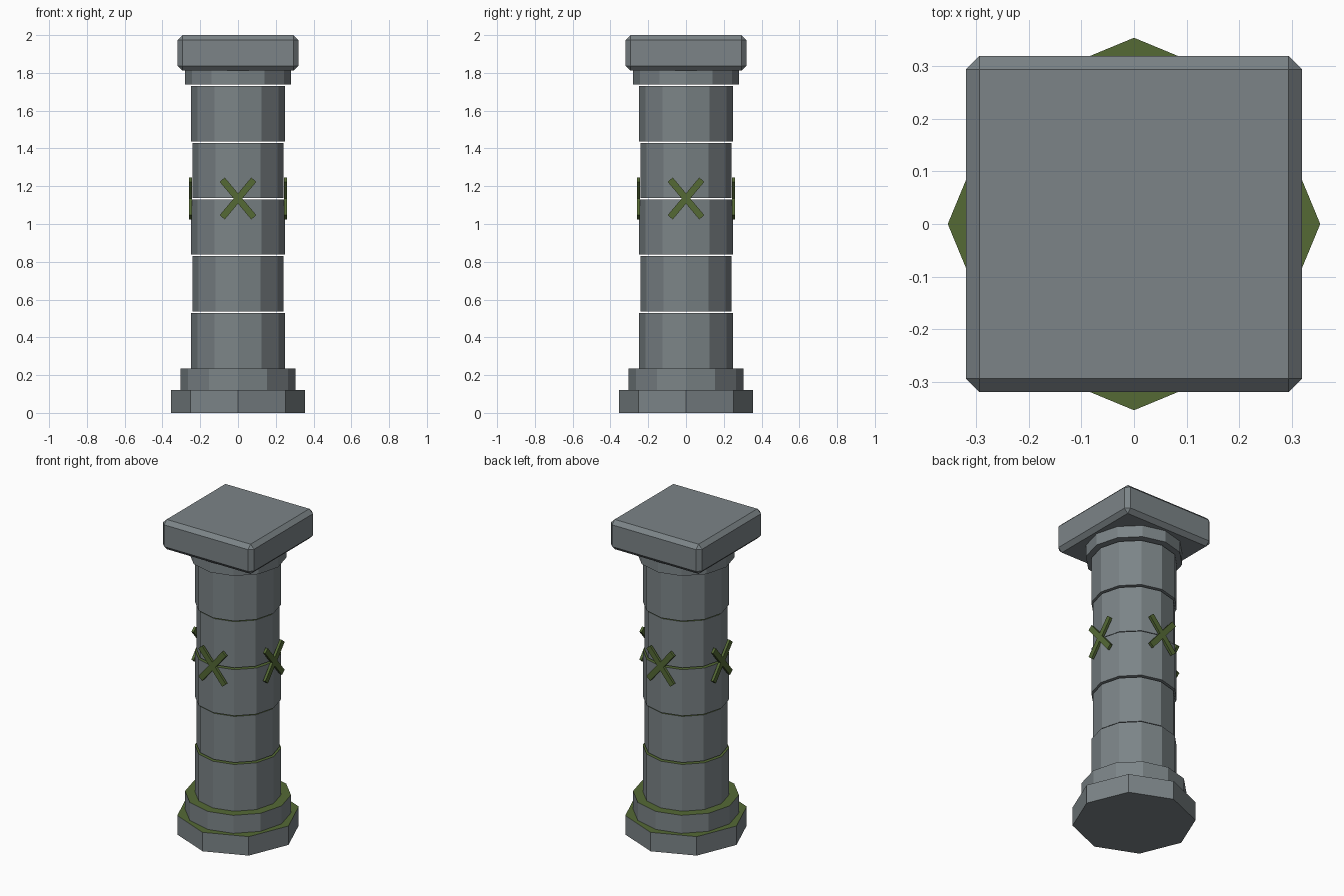
import bpy, bmesh, math
from mathutils import Matrix

if "Cube" in bpy.data.objects:
    bpy.data.objects.remove(bpy.data.objects["Cube"])


def material(name, rgb):
    m = bpy.data.materials.new(name)
    m.diffuse_color = (*rgb, 1)
    m.use_nodes = True
    m.node_tree.nodes["Principled BSDF"].inputs["Base Color"].default_value = m.diffuse_color
    return m


STONE = material("grey stone", (0.20, 0.23, 0.243))
MOSS = material("green moss", (0.09, 0.143, 0.036))


def finish(bm, name, mats):
    me = bpy.data.meshes.new(name)
    bm.to_mesh(me)
    bm.free()
    for m in mats:
        me.materials.append(m)
    ob = bpy.data.objects.new(name, me)
    bpy.context.collection.objects.link(ob)
    return ob


def drum(name, sides, r, z0, z1, mossy=True):
    """Faceted disc with a mossy upper face, one corner on the x axis."""
    bm = bmesh.new()
    rings = [[bm.verts.new((r * math.cos(2 * math.pi * i / sides),
                            r * math.sin(2 * math.pi * i / sides), z))
              for i in range(sides)] for z in (z0, z1)]
    lo, hi = rings
    for i in range(sides):
        j = (i + 1) % sides
        bm.faces.new((lo[i], lo[j], hi[j], hi[i]))
    bm.faces.new(lo[::-1])
    top = bm.faces.new(hi)
    top.material_index = 1 if mossy else 0
    return finish(bm, name, [STONE, MOSS])


# stepped base
drum("base_plinth", 8, 0.354, 0, 0.12)
drum("base_step", 12, 0.305, 0.12, 0.234)

# shaft of five drums, alternating radius, thin open joints
for i in range(5):
    z0 = 0.234 if i == 0 else 0.238 + 0.3 * i
    drum(f"shaft_drum_{i + 1}", 12, 0.24 if i % 2 else 0.249, z0, 0.53 + 0.3 * i)

# neck under the capital
drum("capital_neck", 12, 0.28, 1.738, 1.82, mossy=False)

# chamfered square capital
bm = bmesh.new()
bmesh.ops.create_cube(bm, size=1, matrix=Matrix.Translation((0, 0, 1.906))
                      @ Matrix.Diagonal((0.638, 0.638, 0.188, 1)))
bmesh.ops.bevel(bm, geom=bm.edges[:], offset=0.025, segments=1,
                affect='EDGES', profile=0.5)
finish(bm, "capital_slab", [STONE])

# crossed vine strips on the four sides
for k, side in enumerate(("front", "right", "back", "left")):
    bm = bmesh.new()
    for s in (-1, 1):
        bmesh.ops.create_cube(
            bm, size=1,
            matrix=Matrix.Rotation(k * math.pi / 2, 4, 'Z')
            @ Matrix.Translation((0, -0.251, 1.135))
            @ Matrix.Rotation(s * math.radians(50), 4, 'Y')
            @ Matrix.Diagonal((0.26, 0.016, 0.035, 1)))
    finish(bm, f"{side}_cross_vine", [MOSS])
